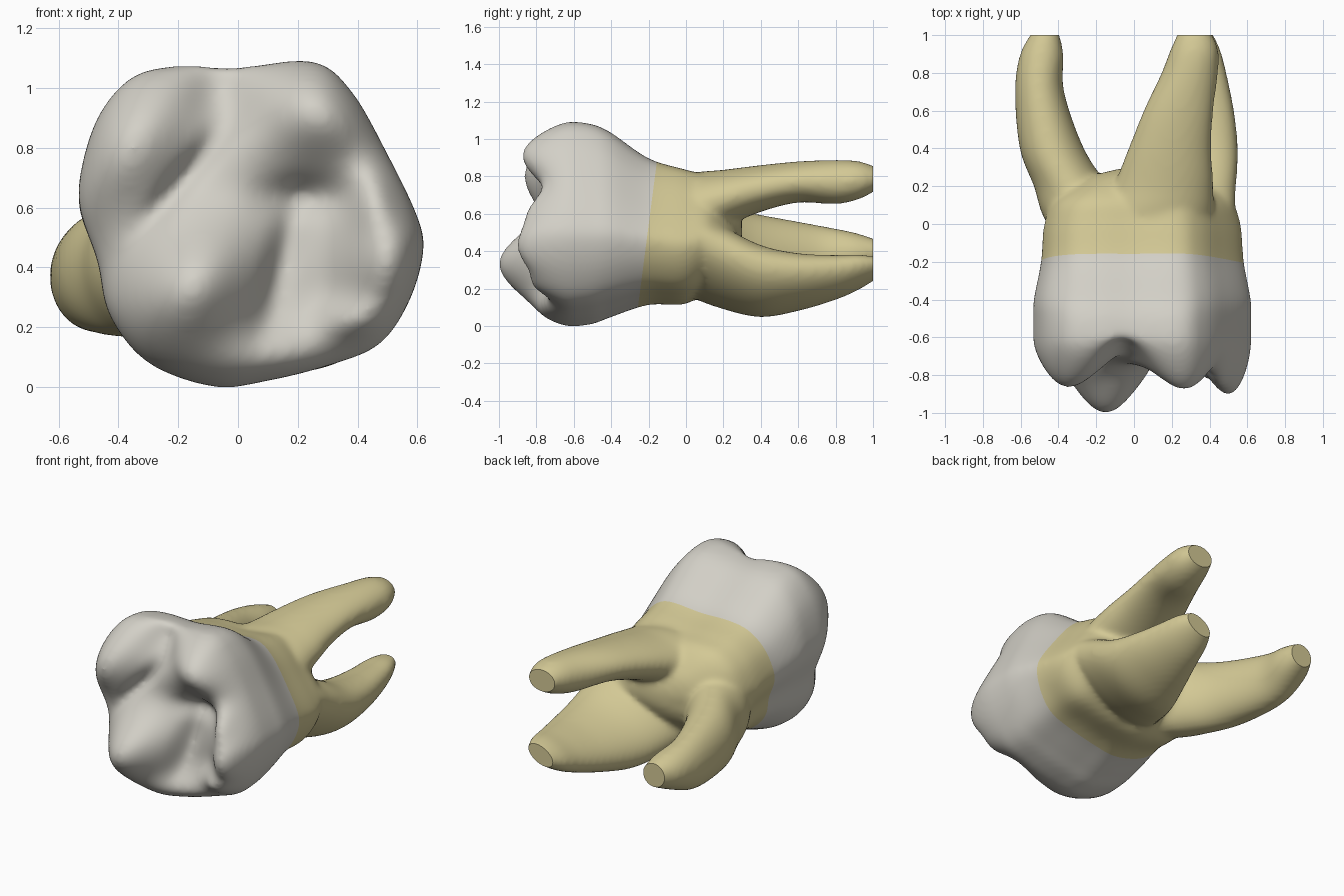
import bpy, bmesh, math
from mathutils import Vector

cube = bpy.data.objects.get("Cube")
if cube:
    bpy.data.objects.remove(cube)

SIDES = 64


def material(name, rgb):
    m = bpy.data.materials.new(name)
    m.use_nodes = True
    m.diffuse_color = (*rgb, 1)
    m.node_tree.nodes["Principled BSDF"].inputs["Base Color"].default_value = (*rgb, 1)
    return m


def spline(pts, steps, closed=False):
    """Smooth curve through tuples of any length."""
    n, out = len(pts), []
    pick = (lambda i: pts[i % n]) if closed else (lambda i: pts[max(0, min(n - 1, i))])
    for i in range(n if closed else n - 1):
        for k in range(steps):
            t = k / steps
            out.append(tuple(
                b + 0.5 * t * (c - a + t * (2 * a - 5 * b + 4 * c - d + t * (3 * (b - c) + d - a)))
                for a, b, c, d in zip(pick(i - 1), pick(i), pick(i + 1), pick(i + 2))))
    return out if closed else out + [pts[-1]]


def loft(bm, rings):
    """Closed skin over a list of equal rings."""
    loops = [[bm.verts.new(p) for p in ring] for ring in rings]
    n = len(loops[0])
    for a, b in zip(loops, loops[1:]):
        for i in range(n):
            j = (i + 1) % n
            bm.faces.new((a[i], a[j], b[j], b[i]))
    for end in (loops[0], loops[-1]):
        centre = bm.verts.new(sum((v.co for v in end), Vector()) / n)
        for i in range(n):
            bm.faces.new((end[i], end[(i + 1) % n], centre))


# Crown outline (x, z)
outline = spline([(0, 1.07), (.25, 1.09), (.38, .99), (.5, .78), (.6, .57), (.62, .45),
                  (.57, .28), (.47, .14), (.3, .07), (.1, .02), (-.08, 0), (-.3, .08),
                  (-.43, .24), (-.47, .42), (-.53, .6), (-.52, .75), (-.46, .92),
                  (-.35, 1.04), (-.2, 1.075)], 5, closed=True)
CX, CZ, RIM = .05, .53, .6

# Trunk and crown walls: y, width scale, height scale, lift
walls = spline([(.3, .1, .06, .47), (.285, .28, .16, .415), (.24, .52, .31, .335),
                (.13, .8, .53, .215), (0, .9, .655, .12), (-.2, .93, .715, .115),
                (-.4, .995, .9, .05), (-.5, 1, .975, .013), (-RIM, 1, 1, 0)], 6)

# Cusps and grooves: x, z, height, long radius, short radius, angle
cusps = [(-.36, .81, .23, .27, .2, 55), (.28, .92, .24, .22, .19, -20),
         (-.15, .33, .36, .28, .22, 50), (.52, .42, .28, .18, .25, 0),
         (.12, .08, .12, .28, .12, 10), (.03, .78, .06, .15, .16, 0),
         (.45, .64, .08, .08, .1, 0), (.38, .22, .08, .12, .07, 0),
         (-.18, .7, -.06, .22, .04, 50), (.22, .64, -.06, .14, .06, 0),
         (.14, .4, -.06, .05, .2, -15), (-.06, 1.02, -.08, .1, .14, 0)]


def chewing_height(x, z):
    h = .64
    for px, pz, amount, ru, rv, angle in cusps:
        c, s = math.cos(math.radians(angle)), math.sin(math.radians(angle))
        u, v = (x - px) * c + (z - pz) * s, (z - pz) * c - (x - px) * s
        h += amount * math.exp(-(u / ru) ** 2 - (v / rv) ** 2)
    return h


def cap_ring(s):
    ring = []
    for x, z in outline:
        px, pz = CX + s * (x - CX), CZ + s * (z - CZ)
        rise = math.sqrt(max(0, 1 - s ** 11))
        ring.append((px, -RIM - (chewing_height(px, pz) - RIM) * rise, pz))
    return ring


bm = bmesh.new()
rings = [[(CX + sx * (x - CX), y, lift + sz * z) for x, z in outline]
         for y, sx, sz, lift in walls]
CAP = 40
rings += [cap_ring(math.cos(math.pi / 2 * k / CAP)) for k in range(1, CAP)]
loft(bm, rings)

# Roots: sideways tilt, then stations of y, centre x, centre z, half width, half height
roots = [
    (0, [(-.3, -.05, .45, .18, .18), (0, -.2, .43, .26, .25), (.2, -.33, .4, .2, .235),
         (.4, -.435, .385, .17, .21), (.7, -.5, .37, .13, .17),
         (.9, -.488, .385, .115, .115), (1.04, -.465, .395, .06, .06)]),
    (0, [(-.3, .06, .56, .22, .13), (0, .1, .61, .31, .2), (.2, .155, .68, .265, .155),
         (.4, .19, .735, .22, .125), (.6, .235, .77, .185, .11), (.8, .295, .77, .15, .118),
         (.93, .32, .78, .125, .1), (1.04, .32, .79, .075, .05)]),
    (.3, [(-.3, .1, .48, .22, .14), (0, .18, .39, .33, .2), (.2, .235, .31, .305, .2),
          (.4, .285, .24, .265, .175), (.6, .315, .235, .215, .14), (.8, .33, .26, .16, .11),
          (.93, .33, .29, .125, .085), (1.04, .33, .315, .07, .045)]),
]
ANGLES = [math.tau * i / SIDES for i in range(SIDES)]
for tilt, stations in roots:
    loft(bm, [[(cx + rx * math.cos(a), y, cz + rz * math.sin(a) + tilt * rx * math.cos(a))
               for a in ANGLES]
              for y, cx, cz, rx, rz in spline(stations, 6)])
bmesh.ops.recalc_face_normals(bm, faces=bm.faces)

mesh = bpy.data.meshes.new("molar")
bm.to_mesh(mesh)
bm.free()
molar = bpy.data.objects.new("molar", mesh)
bpy.context.collection.objects.link(molar)

# Fuse the parts into one skin
fuse = molar.modifiers.new("fuse", 'REMESH')
fuse.mode = 'VOXEL'
fuse.voxel_size = .016
soften = molar.modifiers.new("soften", 'SMOOTH')
soften.factor = .5
soften.iterations = 14
graph = bpy.context.evaluated_depsgraph_get()
fused = bpy.data.meshes.new_from_object(molar.evaluated_get(graph))
molar.modifiers.clear()
molar.data = fused
fused.name = "molar"
fused.materials.clear()
fused.materials.append(material("enamel white", (.65, .63, .57)))
fused.materials.append(material("root yellow", (.65, .58, .3)))

# Flat root tips, and a clean edge between enamel and root
bm = bmesh.new()
bm.from_mesh(fused)
bmesh.ops.bisect_plane(bm, geom=bm.verts[:] + bm.edges[:] + bm.faces[:],
                       plane_co=(0, 1, 0), plane_no=(0, 1, 0), clear_outer=True)
bmesh.ops.holes_fill(bm, edges=[e for e in bm.edges if e.is_boundary], sides=0)
neck, slope = Vector((0, -.27, 0)), Vector((0, 1, -.13)).normalized()
bmesh.ops.bisect_plane(bm, geom=bm.verts[:] + bm.edges[:] + bm.faces[:],
                       plane_co=neck, plane_no=slope)
bmesh.ops.recalc_face_normals(bm, faces=bm.faces)
for f in bm.faces:
    f.material_index = int((f.calc_center_median() - neck).dot(slope) > 0)
bm.to_mesh(fused)
bm.free()

for o in bpy.context.selected_objects:
    o.select_set(False)
molar.select_set(True)
bpy.context.view_layer.objects.active = molar
bpy.ops.object.shade_smooth_by_angle(angle=math.radians(50))
